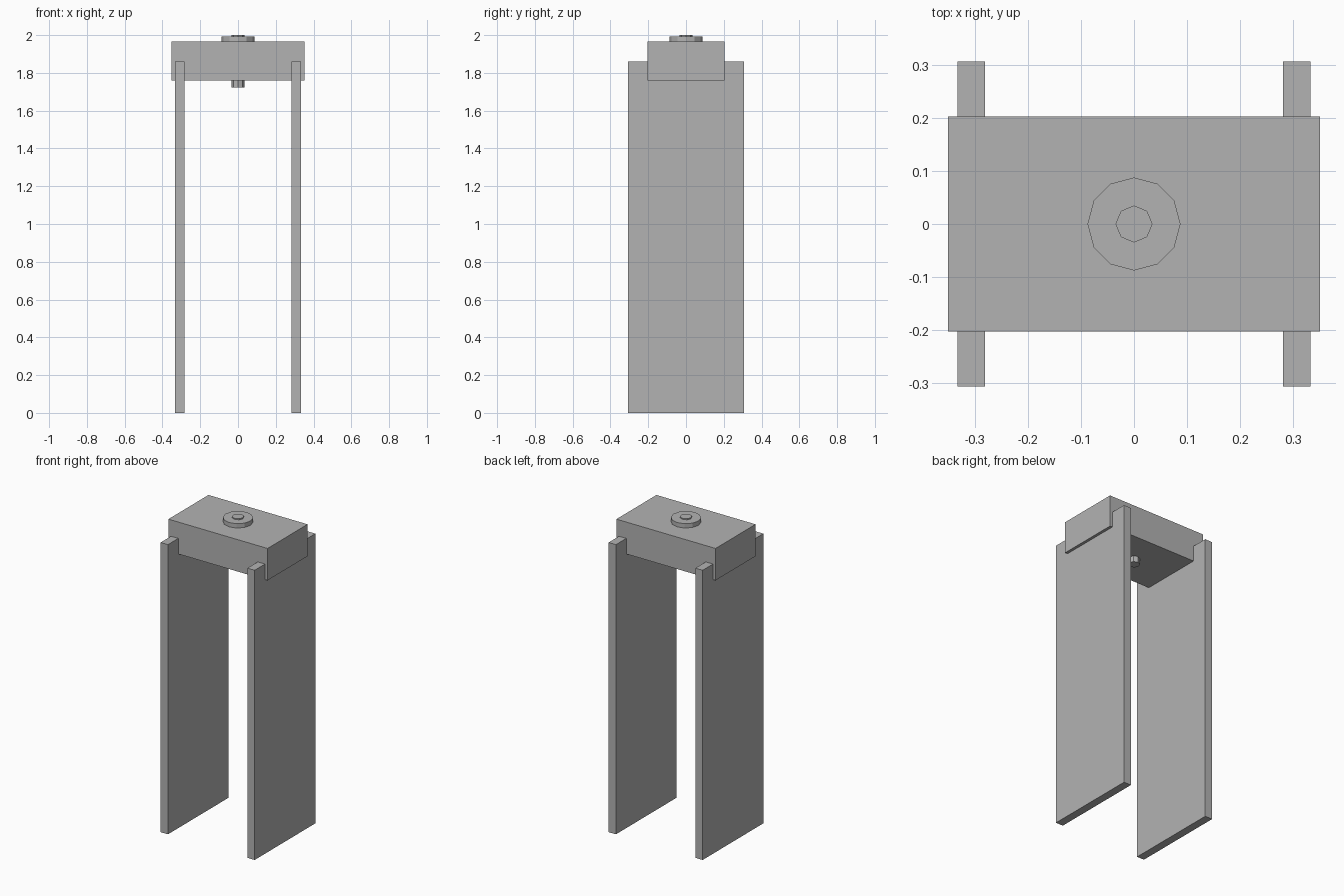
import bpy
import bmesh
from mathutils import Matrix, Vector

cube = bpy.data.objects.get("Cube")
if cube:
    bpy.data.objects.remove(cube, do_unlink=True)

grey = bpy.data.materials.new("plain_grey")
grey.use_nodes = True
colour = (0.45, 0.45, 0.45, 1.0)
grey.diffuse_color = colour
grey.node_tree.nodes["Principled BSDF"].inputs["Base Color"].default_value = colour


def finish(name, bm):
    mesh = bpy.data.meshes.new(name)
    bm.to_mesh(mesh)
    bm.free()
    mesh.materials.append(grey)
    obj = bpy.data.objects.new(name, mesh)
    bpy.context.collection.objects.link(obj)
    return obj


def box(name, low, high):
    low, high = Vector(low), Vector(high)
    bm = bmesh.new()
    bmesh.ops.create_cube(bm, size=1, matrix=Matrix.LocRotScale(
        (low + high) / 2, None, high - low))
    return finish(name, bm)


def cylinder(name, sides, radius, bottom, top):
    bm = bmesh.new()
    bmesh.ops.create_cone(bm, cap_ends=True, segments=sides, radius1=radius,
                          radius2=radius, depth=top - bottom,
                          matrix=Matrix.Translation((0, 0, (bottom + top) / 2)))
    return finish(name, bm)


# Top block, with the two side panels let into it
box("top_block", (-0.352, -0.203, 1.76), (0.352, 0.203, 1.965))
for side, inner, outer in (("left", 0.282, 0.334), ("right", -0.334, -0.282)):
    box(side + "_panel", (inner, -0.308, 0), (outer, 0.308, 1.86))

# Washer on the block and the bolt running through it
cylinder("washer", 12, 0.088, 1.965, 1.993)
cylinder("bolt", 8, 0.035, 1.722, 2.0)
